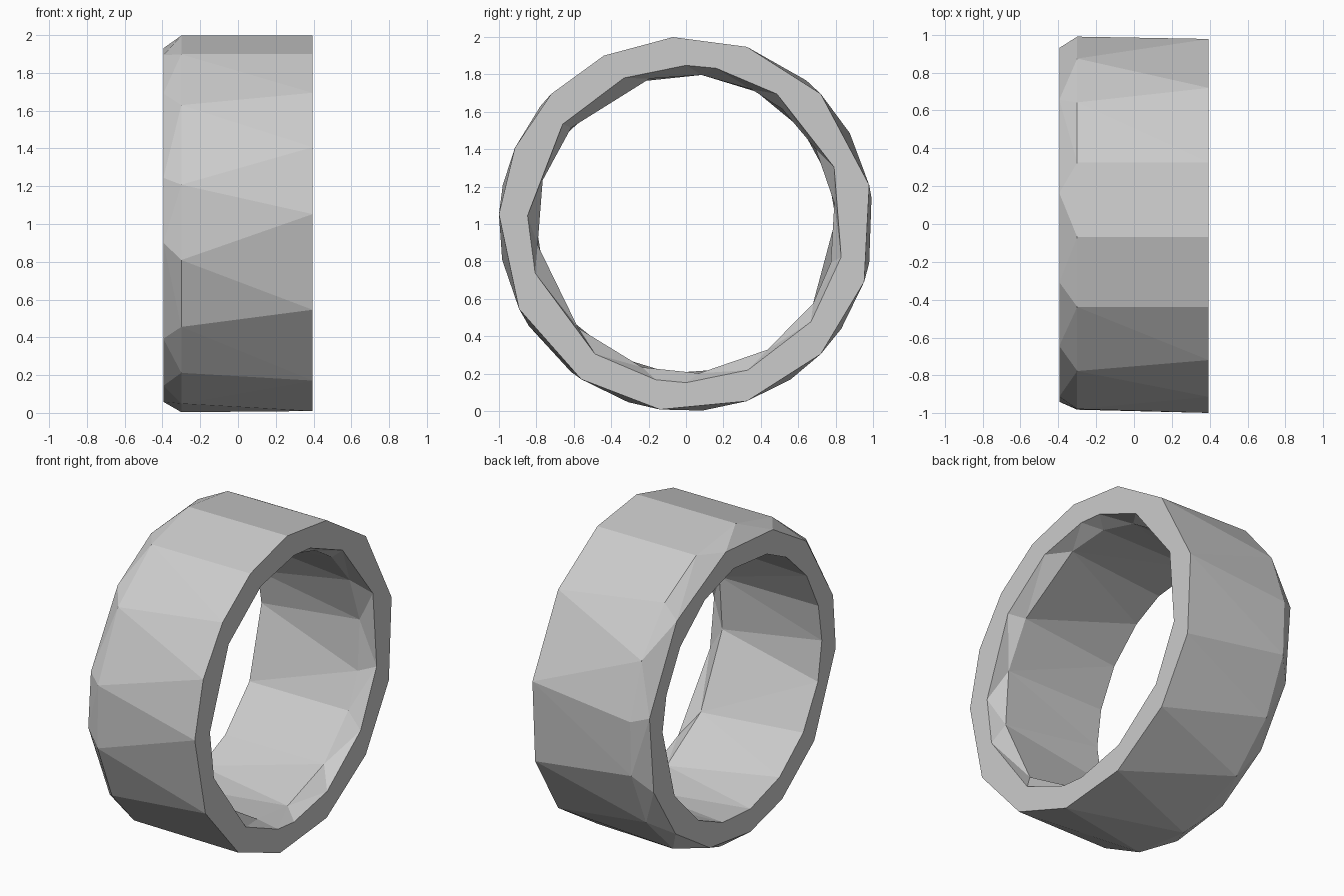
import bpy, bmesh
from math import cos, sin, radians

if "Cube" in bpy.data.objects:
    bpy.data.objects.remove(bpy.data.objects["Cube"])

# Cross-section rings of the band: (x, radius, vertex angles from +y toward +z)
RINGS = [
    (0.395, 1.0, [12, 44, 71, 94, 116, 136, 156, 177, 207, 236, 262, 289, 316, 342]),
    (-0.30, 1.0, [8, 29, 50, 71, 94, 116, 141, 168, 191, 213, 232, 252, 275, 304, 326, 348]),
    (-0.395, 0.945, [10, 46, 80, 109, 133, 165, 186, 220, 245, 265, 290, 315, 340]),
    (-0.395, 0.80, [2, 18, 39, 62, 84, 108, 124, 144, 163, 180, 198, 220, 242, 264, 284, 303, 328]),
    (0.30, 0.80, [8, 30, 50, 64, 84, 104, 140, 163, 188, 224, 253, 275, 303, 328, 345]),
    (0.395, 0.847, [21, 55, 79, 90, 113, 141, 177, 198, 235, 259, 270, 293, 322, 348]),
]

bm = bmesh.new()
rings = []
for x, r, angles in RINGS:
    verts = [bm.verts.new((x, r * cos(radians(a)), 1 + r * sin(radians(a)))) for a in angles]
    rings.append((verts, angles))


def bridge(ring_a, ring_b):
    """Triangulate between two rings with different vertex counts."""
    (va, aa), (vb, ab) = ring_a, ring_b
    na, nb = len(va), len(vb)
    aa, ab = aa + [aa[0] + 360], ab + [ab[0] + 360]
    i = j = 0
    while i < na or j < nb:
        if j == nb or (i < na and abs(aa[i + 1] - ab[j]) <= abs(ab[j + 1] - aa[i])):
            bm.faces.new((va[i], va[(i + 1) % na], vb[j % nb]))
            i += 1
        else:
            bm.faces.new((va[i % na], vb[(j + 1) % nb], vb[j]))
            j += 1


# Closed loop: outer wall, outer bevel, left rim, bore, inner bevel, right rim
for k in range(len(rings)):
    bridge(rings[k], rings[(k + 1) % len(rings)])

bmesh.ops.recalc_face_normals(bm, faces=bm.faces[:])
mesh = bpy.data.meshes.new("ring_band")
bm.to_mesh(mesh)
bm.free()
bpy.context.collection.objects.link(bpy.data.objects.new("ring_band", mesh))
